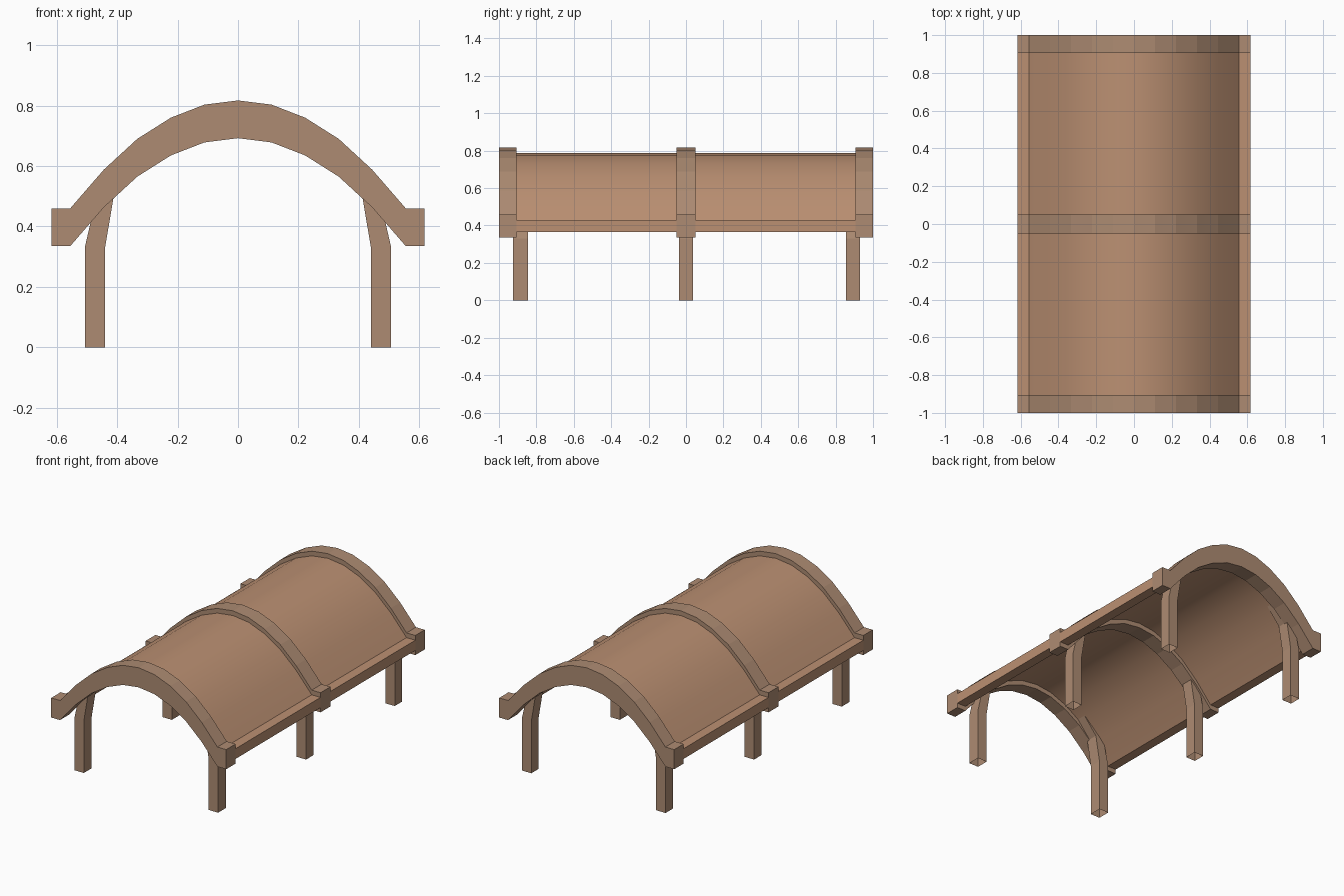
import bpy, bmesh, math

if "Cube" in bpy.data.objects:
    bpy.data.objects.remove(bpy.data.objects["Cube"])


def material(name, color):
    m = bpy.data.materials.new(name)
    m.diffuse_color = (*color, 1)
    m.use_nodes = True
    m.node_tree.nodes["Principled BSDF"].inputs["Base Color"].default_value = m.diffuse_color
    return m


wood = material("dark wood", (0.42, 0.26, 0.17))
cover = material("roof wood", (0.50, 0.28, 0.17))

# Half of the arch line, from the crown to the eave
HALF = [(0, 0.817), (0.111, 0.803), (0.222, 0.76), (0.333, 0.69),
        (0.444, 0.588), (0.555, 0.46), (0.617, 0.46)]
ARCH = [(-x, z) for x, z in reversed(HALF[1:])] + HALF


def prism(name, lower, upper, y0, y1, mat, open_start=False):
    """Strip between two matching lines in xz, extruded along y."""
    bm = bmesh.new()
    rows = [[bm.verts.new((x, y, z)) for x, z in line]
            for line, y in ((lower, y0), (lower, y1), (upper, y1), (upper, y0))]
    n = len(lower)
    for i in range(n - 1):
        for k in range(4):
            a, b = rows[k], rows[(k + 1) % 4]
            bm.faces.new((a[i], b[i], b[i + 1], a[i + 1]))
    if not open_start:
        bm.faces.new([r[0] for r in rows])
    bm.faces.new([r[-1] for r in rows])
    bmesh.ops.recalc_face_normals(bm, faces=bm.faces)
    me = bpy.data.meshes.new(name)
    bm.to_mesh(me)
    bm.free()
    me.materials.append(mat)
    ob = bpy.data.objects.new(name, me)
    bpy.context.collection.objects.link(ob)
    return ob


def arch_band(name, top_drop, bottom_drop, y0, y1, mat):
    return prism(name, [(x, z - bottom_drop) for x, z in ARCH],
                 [(x, z - top_drop) for x, z in ARCH], y0, y1, mat)


# Three arched ribs
for label, y0, y1 in (("front", -1, -0.905), ("middle", -0.05, 0.05), ("back", 0.905, 1)):
    arch_band(label + "_rib", 0, 0.125, y0, y1, wood)

# Two smooth roof panels set between the ribs
for label, y0, y1 in (("front", -0.905, -0.05), ("back", 0.05, 0.905)):
    roof = arch_band(label + "_roof_panel", 0.03, 0.095, y0, y1, cover)
    bpy.ops.object.select_all(action='DESELECT')
    roof.select_set(True)
    bpy.context.view_layer.objects.active = roof
    bpy.ops.object.shade_smooth_by_angle(angle=math.radians(30))

# Six bent legs, open underneath, curving into the arch
INNER = [(0.44, 0), (0.44, 0.33), (0.412, 0.495), (0.32, 0.605)]
OUTER = [(0.507, 0), (0.507, 0.33), (0.467, 0.505), (0.36, 0.62)]
for label, y0, y1 in (("front", -0.925, -0.845), ("middle", -0.038, 0.038),
                      ("back", 0.855, 0.93)):
    for side, s in (("left", -1), ("right", 1)):
        prism(f"{label}_{side}_leg", [(s * x, z) for x, z in INNER],
              [(s * x, z) for x, z in OUTER], y0, y1, wood, open_start=True)
